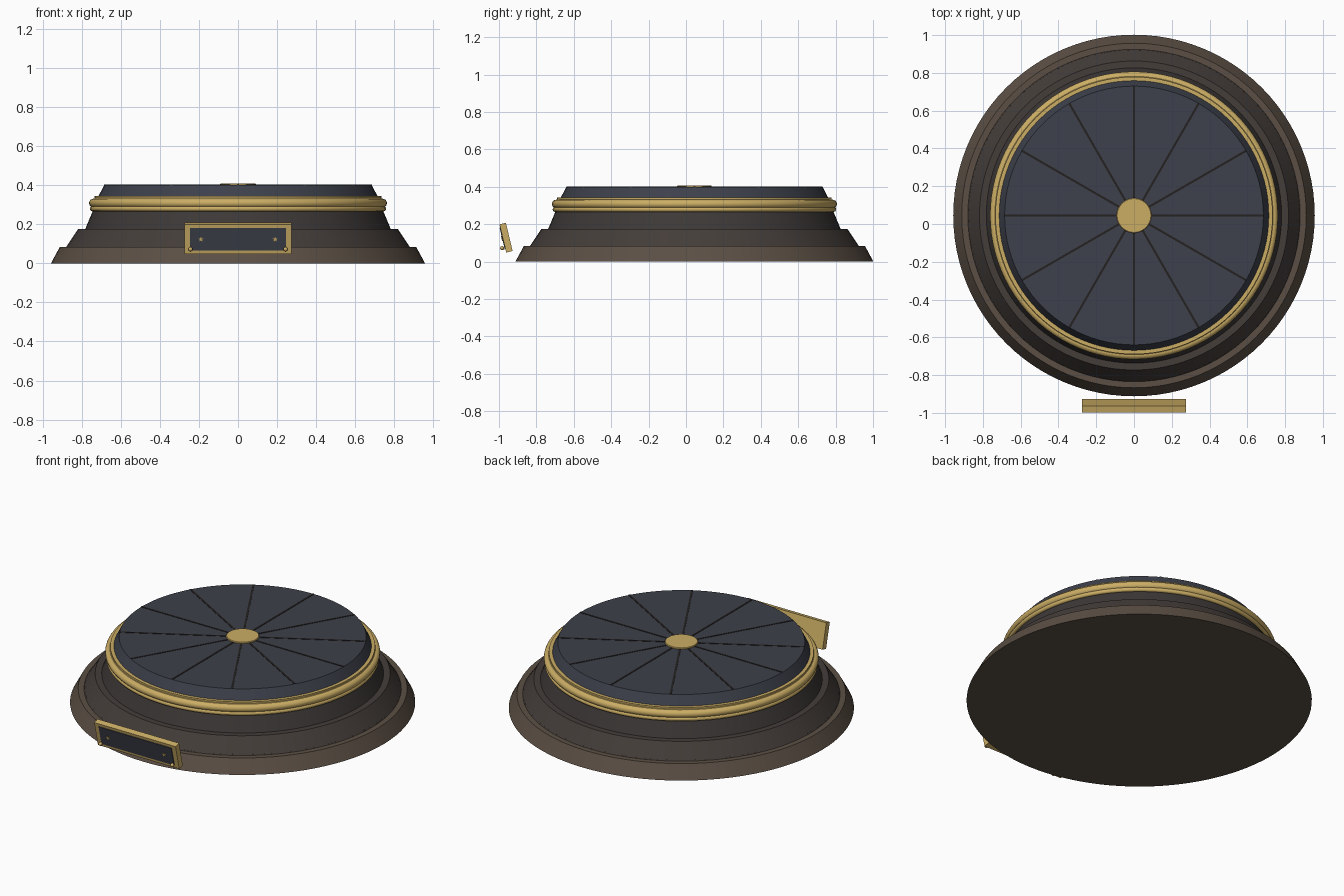
import bpy, bmesh, math
from mathutils import Matrix, Vector

if "Cube" in bpy.data.objects:
    bpy.data.objects.remove(bpy.data.objects["Cube"])

CY = 0.045      # the round base sits slightly behind centre, the plaque in front
SEG = 96


def material(name, rgb):
    m = bpy.data.materials.new(name)
    m.diffuse_color = (*rgb, 1)
    m.use_nodes = True
    m.node_tree.nodes["Principled BSDF"].inputs["Base Color"].default_value = m.diffuse_color
    return m


BROWN = material("light_walnut", (0.105, 0.078, 0.058))
DARK = material("dark_walnut", (0.058, 0.047, 0.042))
EBONY = material("ebony", (0.046, 0.040, 0.038))
BLUE = material("navy", (0.047, 0.052, 0.070))
LINE = material("inlay", (0.018, 0.015, 0.015))
GOLD = material("gold", (0.60, 0.42, 0.13))


def finish(name, bm, mat, smooth=True):
    bmesh.ops.recalc_face_normals(bm, faces=bm.faces)
    me = bpy.data.meshes.new(name)
    bm.to_mesh(me)
    bm.free()
    me.materials.append(mat)
    ob = bpy.data.objects.new(name, me)
    bpy.context.collection.objects.link(ob)
    if smooth:
        bpy.ops.object.select_all(action='DESELECT')
        ob.select_set(True)
        bpy.context.view_layer.objects.active = ob
        bpy.ops.object.shade_smooth_by_angle(angle=math.radians(35))
    return ob


def lathe(name, profile, mat, closed=False):
    """Spin (radius, z) points about the base axis; cap the ends unless closed."""
    bm = bmesh.new()
    rings = [[bm.verts.new((r * math.cos(a), CY + r * math.sin(a), z))
              for a in (2 * math.pi * i / SEG for i in range(SEG))] for r, z in profile]
    pairs = list(zip(rings, rings[1:] + ([rings[0]] if closed else [])))
    for lo, hi in pairs:
        for i in range(SEG):
            j = (i + 1) % SEG
            bm.faces.new((lo[i], lo[j], hi[j], hi[i]))
    if not closed:
        bm.faces.new(rings[0])
        bm.faces.new(rings[-1])
    return finish(name, bm, mat)


def torus(name, r, z, tube, mat):
    pts = [(r + tube * math.cos(t), z + tube * math.sin(t))
           for t in (2 * math.pi * k / 16 for k in range(16))]
    return lathe(name, pts, mat, closed=True)


def box(bm, size, mtx):
    bmesh.ops.create_cube(bm, size=1, matrix=mtx @ Matrix.Diagonal((*size, 1)))


# Stepped base
lathe("bottom_tier", [(0.957, 0), (0.912, 0.083)], BROWN)
lathe("bottom_tier_lip", [(0.882, 0.08), (0.876, 0.088)], DARK)
lathe("middle_tier", [(0.879, 0.083), (0.818, 0.175)], DARK)
lathe("upper_tier", [(0.783, 0.172), (0.742, 0.27)], EBONY)

# Gold mouldings
torus("lower_gold_ring", 0.745, 0.279, 0.013, GOLD)
torus("main_gold_ring", 0.739, 0.308, 0.023, GOLD)
lathe("gold_collar", [(0.742, 0.265), (0.742, 0.325), (0.734, 0.333), (0.734, 0.343)], GOLD)

# Top platform with radial inlay lines and centre disc
lathe("top_platform", [(0.718, 0.335), (0.685, 0.40)], BLUE)
bm = bmesh.new()
for i in range(12):
    rot = Matrix.Translation((0, CY, 0)) @ Matrix.Rotation(math.radians(30 * i), 4, 'Z')
    box(bm, (0.60, 0.011, 0.008), rot @ Matrix.Translation((0.385, 0, 0.398)))
finish("inlay_lines", bm, LINE, smooth=False)
lathe("centre_disc", [(0.092, 0.395), (0.092, 0.405), (0.089, 0.408)], GOLD)

# Tilted plaque: gold back plate, navy panel, raised rim
tilt = Matrix.Translation((0, -0.962, 0.128)) @ Matrix.Rotation(math.radians(13.5), 4, 'X')
bm = bmesh.new()
box(bm, (0.55, 0.035, 0.155), tilt)
finish("plaque_plate", bm, GOLD, smooth=False)
bm = bmesh.new()
box(bm, (0.492, 0.008, 0.118), tilt @ Matrix.Translation((0, -0.0175, 0)))
finish("plaque_panel", bm, BLUE, smooth=False)

# Corner studs
bm = bmesh.new()
for x in (-0.243, 0.243):
    for z in (0.072, 0.186):
        bmesh.ops.create_uvsphere(bm, u_segments=16, v_segments=10, radius=0.011,
                                  matrix=Matrix.Translation((x, -0.983, z)))
finish("plaque_studs", bm, GOLD)

# Small stars on the panel
bm = bmesh.new()
for x in (-0.19, 0.19):
    vs = []
    for k in range(10):
        a, r = math.pi / 2 + k * math.pi / 5, (0.015, 0.0065)[k % 2]
        vs.append(bm.verts.new(tilt @ Vector((x + r * math.cos(a), -0.025, r * math.sin(a)))))
    f = bm.faces.new(vs)
    ext = bmesh.ops.extrude_face_region(bm, geom=[f])
    bmesh.ops.translate(bm, vec=(0, 0.005, 0),
                        verts=[v for v in ext["geom"] if isinstance(v, bmesh.types.BMVert)])
finish("plaque_stars", bm, GOLD, smooth=False)
